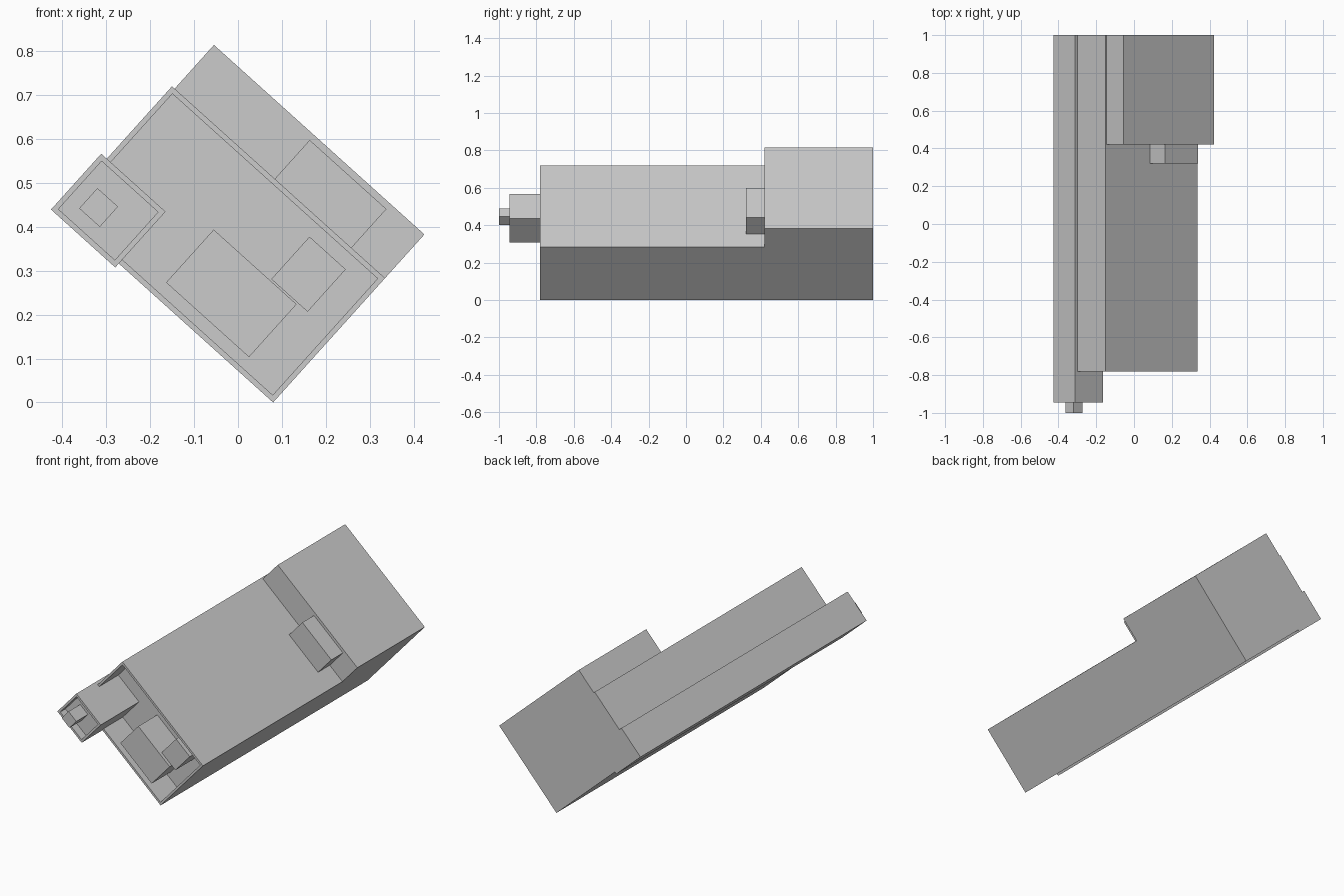
import bpy, bmesh, math
from mathutils import Matrix

if "Cube" in bpy.data.objects:
    bpy.data.objects.remove(bpy.data.objects["Cube"])

# The whole model is a boxy body rolled 48 degrees about its long (y) axis,
# resting on one lower edge. Boxes are given in the un-rolled frame.
ROLL = Matrix.Translation((0.08, 0, 0)) @ Matrix.Rotation(math.radians(-48), 4, 'Y')


def box(name, x, y, z, rim=0.0, depth=0.0):
    """Box from ranges; rim/depth hollow out the front (-y) end."""
    bm = bmesh.new()
    bmesh.ops.create_cube(bm, size=1)
    for v in bm.verts:
        v.co = [r[0] if c < 0 else r[1] for c, r in zip(v.co, (x, y, z))]
    bm.normal_update()
    if rim:
        front = min(bm.faces, key=lambda f: f.normal.y)
        bmesh.ops.inset_region(bm, faces=[front], thickness=rim)
        res = bmesh.ops.extrude_discrete_faces(bm, faces=[front])
        for v in res['faces'][0].verts:
            v.co.y += depth
        bmesh.ops.recalc_face_normals(bm, faces=bm.faces)
    mesh = bpy.data.meshes.new(name)
    bm.to_mesh(mesh)
    bm.free()
    ob = bpy.data.objects.new(name, mesh)
    bpy.context.collection.objects.link(ob)
    ob.matrix_world = ROLL
    return ob


# Main housing with open front, and raised rear block
box("housing", (0, 0.381), (-0.78, 1), (0, 0.653), 0.017, 0.165)
box("rear_block", (0.30, 0.515), (0.42, 1), (0, 0.645))

# Long square tube along one edge, open front, with a rod inside
box("side_tube", (-0.012, 0.159), (-0.945, 1), (0.473, 0.67), 0.017, 0.045)
box("tube_rod", (0.033, 0.095), (-1, -0.88), (0.561, 0.624))

# Step in front of the rear block
box("top_step", (0.36, 0.50), (0.32, 0.43), (0.103, 0.338))

# Blocks inside the open front
box("large_inner_block", (0.04, 0.202), (-0.778, -0.60), (0.11, 0.364))
box("small_inner_block", (0.206, 0.336), (-0.765, -0.60), (0.08, 0.191))
